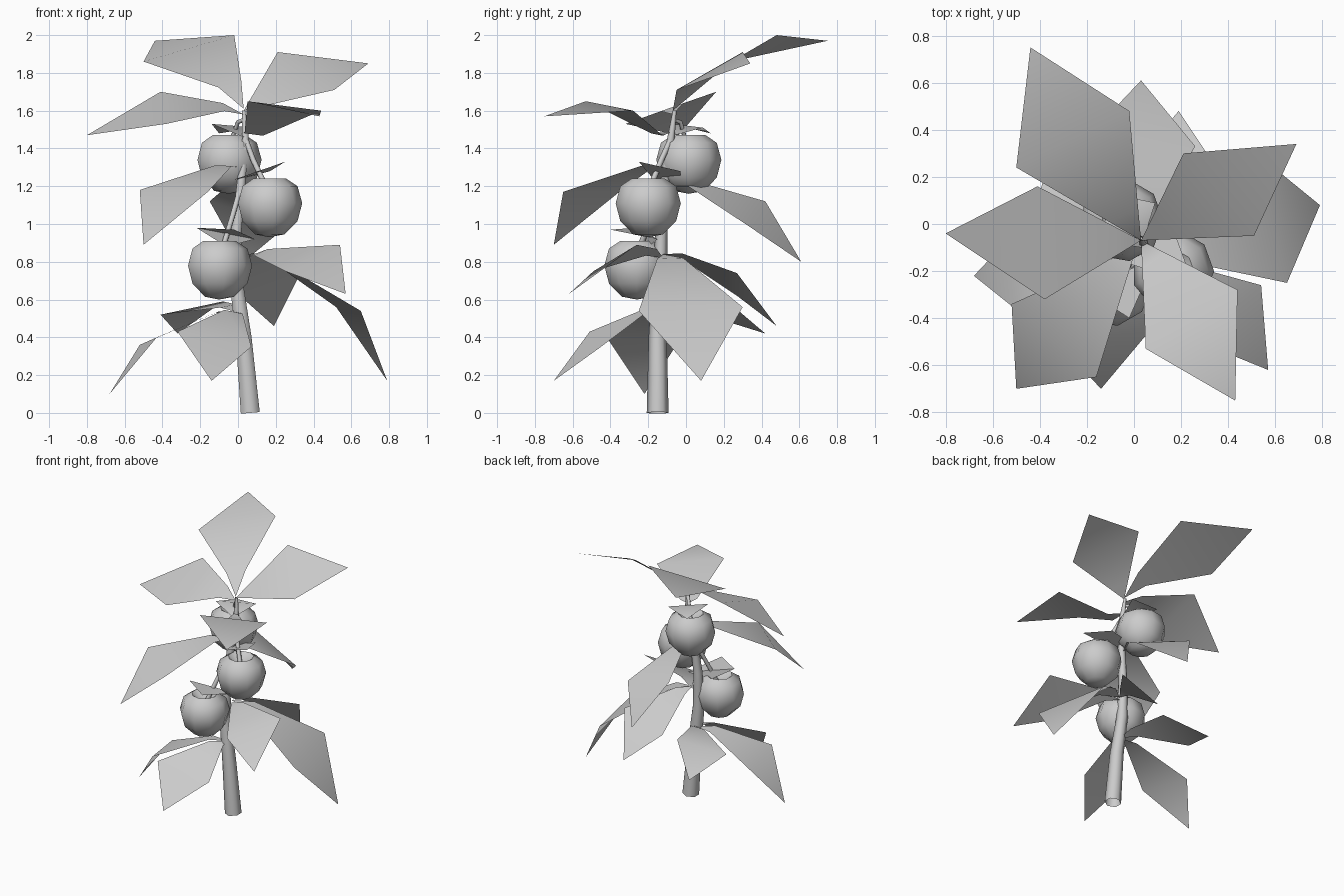
import bpy, bmesh, math
from mathutils import Vector

cube = bpy.data.objects.get("Cube")
if cube:
    bpy.data.objects.remove(cube, do_unlink=True)

# One flat colour for the whole plant
grey = bpy.data.materials.new("plain_grey")
grey.use_nodes = True
colour = (0.6, 0.6, 0.6, 1)
grey.diffuse_color = colour
grey.node_tree.nodes["Principled BSDF"].inputs["Base Color"].default_value = colour


def point(*centimetres):
    """Positions are written in hundredths of a unit."""
    return Vector(centimetres) / 100


def finish(name, bm, angle):
    mesh = bpy.data.meshes.new(name)
    bm.to_mesh(mesh)
    bm.free()
    obj = bpy.data.objects.new(name, mesh)
    obj.data.materials.append(grey)
    bpy.context.collection.objects.link(obj)
    bpy.ops.object.select_all(action='DESELECT')
    obj.select_set(True)
    bpy.context.view_layer.objects.active = obj
    bpy.ops.object.shade_smooth_by_angle(angle=math.radians(angle))
    return obj


def leaf(name, base, side_a, tip, side_b, lift=0.0):
    """Kite-shaped blade, bent at a shoulder near the stalk."""
    base, side_a, tip, side_b = (point(*p) for p in (base, side_a, tip, side_b))
    up = Vector((0, 0, lift))
    bm = bmesh.new()
    root = bm.verts.new(base)
    shoulder_a = bm.verts.new(base.lerp(side_a, 0.25) + up)
    shoulder_b = bm.verts.new(base.lerp(side_b, 0.25) + up)
    wide_a, end, wide_b = (bm.verts.new(p) for p in (side_a, tip, side_b))
    bm.faces.new((root, shoulder_a, shoulder_b))
    bm.faces.new((shoulder_a, wide_a, wide_b, shoulder_b))
    bm.faces.new((wide_a, end, wide_b))
    bm.normal_update()
    if sum(f.normal.z for f in bm.faces) < 0:
        bmesh.ops.reverse_faces(bm, faces=bm.faces[:])
    return finish(name, bm, 60)


def stalk(name, path, radii):
    """Tapered open tube along a path."""
    curve = bpy.data.curves.new(name, 'CURVE')
    curve.dimensions = '3D'
    curve.bevel_depth = 1
    curve.bevel_resolution = 1
    spline = curve.splines.new('POLY')
    spline.points.add(len(path) - 1)
    for node, place, radius in zip(spline.points, path, radii):
        node.co = (*point(*place), 1)
        node.radius = radius / 100
    spline.use_smooth = True
    curve.materials.append(grey)
    obj = bpy.data.objects.new(name, curve)
    bpy.context.collection.objects.link(obj)
    return obj


def fruit(name, centre, sides=9):
    """Round fruit with a dimpled top, turned from a profile."""
    profile = [(0, -16), (8, -14.5), (15, -7.5), (17.5, 2), (15, 11), (9, 15), (0, 8)]
    bm = bmesh.new()
    verts = [bm.verts.new(point(r, 0, z)) for r, z in profile]
    edges = [bm.edges.new(pair) for pair in zip(verts, verts[1:])]
    bmesh.ops.spin(bm, geom=verts + edges, cent=(0, 0, 0), axis=(0, 0, 1),
                   angle=math.tau, steps=sides)
    bmesh.ops.remove_doubles(bm, verts=bm.verts[:], dist=0.001)
    bmesh.ops.recalc_face_normals(bm, faces=bm.faces[:])
    obj = finish(name, bm, 60)
    obj.location = point(*centre)
    return obj


def calyx(name, *corners):
    """Small folded kite resting on a fruit."""
    bm = bmesh.new()
    a, b, c, d = (bm.verts.new(point(*p)) for p in corners)
    bm.faces.new((a, b, c))
    bm.faces.new((a, c, d))
    return finish(name, bm, 60)


# Main stem and fruit stalks
stalk("main_stem",
      [(6.5, -15, 0), (3, -15, 40), (-1, -14, 70), (-1, -13, 95), (2, -11, 125), (4, -8, 145), (3, -6, 160)],
      [5.8, 4.8, 4, 3.2, 2.5, 2, 1])
stalk("lower_fruit_stalk", [(1, -12, 118), (-3, -18, 104), (-9, -26, 84)], [1.5, 1.5, 1.5])
stalk("middle_fruit_stalk", [(4, -8, 145), (8, -13, 134), (16, -20, 117)], [1.5, 1.5, 1.5])
stalk("upper_fruit_stalk", [(3, -7, 155), (0, -3, 154), (-5, 1, 140)], [1.2, 1.2, 1.2])

# Fruits with their calyxes
fruit("lower_fruit", (-10, -26, 76))
fruit("middle_fruit", (16.5, -20, 109))
fruit("upper_fruit", (-5, 1.5, 132))
calyx("lower_calyx", (-22, -27, 98), (-2, -40, 97), (9, -15, 92), (-6, -20, 88))
calyx("middle_calyx", (-2, -17, 123.5), (25, -25, 133), (17, -3, 128), (6, -3, 125))
calyx("upper_calyx", (9, 9, 151), (-10, 13, 148), (-14, -7, 153), (3, -10, 146))

# Crown leaves
leaf("crown_back_leaf", (3, -7, 161), (-2, 48, 200), (-44, 75, 197), (-50, 24, 186), 0.05)
leaf("crown_left_leaf", (3, -7, 160), (21, 30, 191), (69, 34, 185), (51, -5, 171))
leaf("crown_right_leaf", (3, -7, 158), (-41, 16, 170), (-80, -4, 147), (-38, -32, 153), 0.03)
leaf("crown_front_leaf", (3, -7, 149), (5, -53, 165), (43, -75, 157), (44, -28, 160), -0.05)

# Middle leaves
leaf("middle_front_leaf", (1, -10, 130), (-52, -34, 118), (-50, -70, 89), (-16, -65, 117), 0.04)
leaf("middle_back_leaf", (2, -9, 120), (-15, 42, 112), (3, 61, 80), (26, 33, 99), 0.05)
leaf("side_front_leaf", (3, -12, 82), (54, -26, 89), (57, -62, 63), (25, -49, 75), 0.03)
leaf("side_back_leaf", (3, -12, 84), (1, 27, 62), (19, 48, 46), (33, 27, 74), 0.03)
leaf("side_left_leaf", (3, -12, 84), (65, -25, 54), (79, 8, 17), (52, 30, 56), 0.05)

# Lower leaves
leaf("lower_front_leaf", (1, -14, 53), (-32, -51, 43), (-14, -70, 17), (7, -45, 35), 0.04)
leaf("lower_right_leaf", (1, -14, 53), (-52, -5, 36), (-68, -22, 10), (-43, -42, 40), 0.04)
leaf("lower_back_leaf", (1, -14, 53), (-41, 10, 52), (-32, 42, 42), (-8, 22, 59), 0.03)
